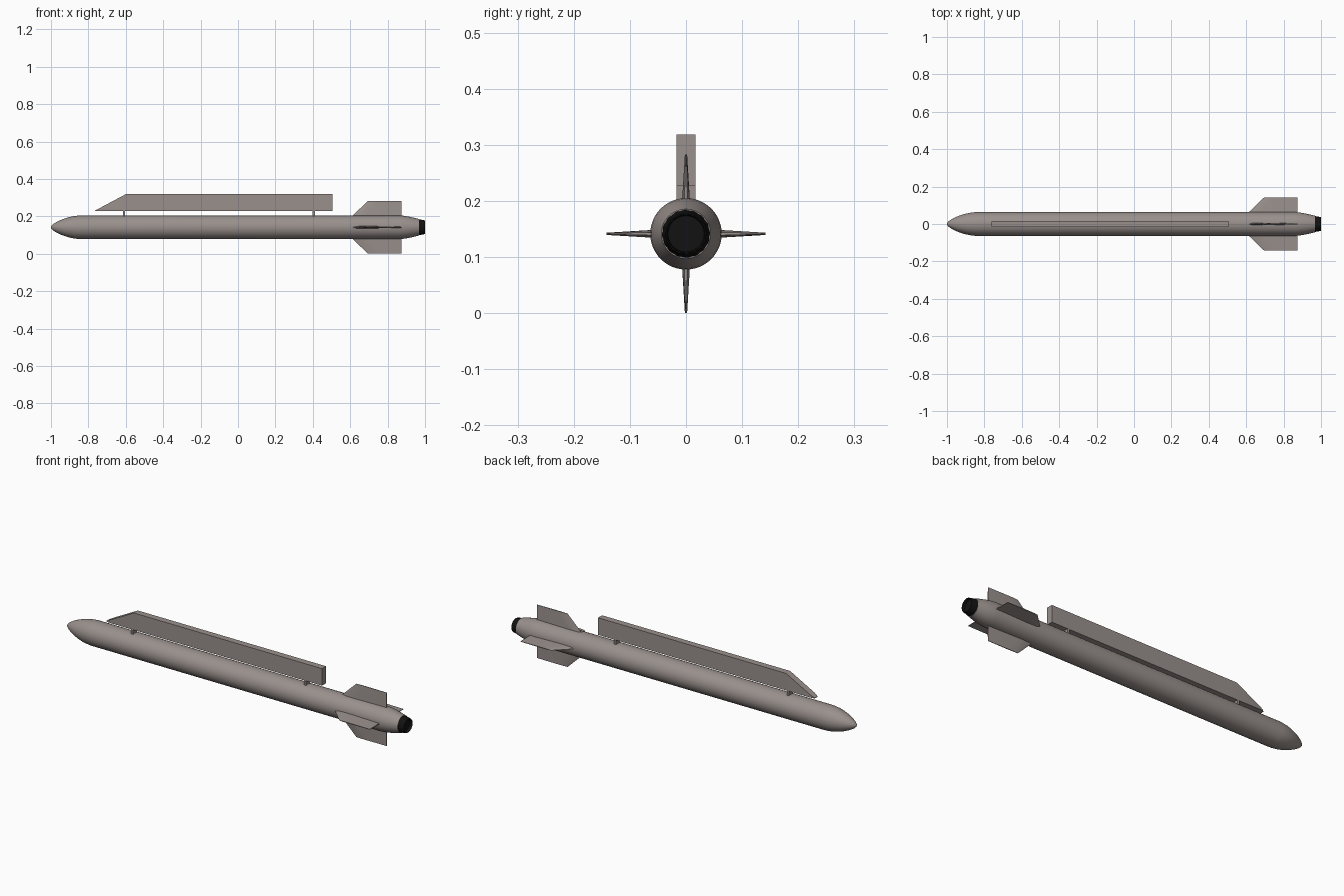
import bpy, bmesh, math
from mathutils import Matrix

if "Cube" in bpy.data.objects:
    bpy.data.objects.remove(bpy.data.objects["Cube"])

CZ = 0.1415   # height of the body axis


def material(name, rgb):
    m = bpy.data.materials.new(name)
    m.diffuse_color = (*rgb, 1)
    m.use_nodes = True
    m.node_tree.nodes["Principled BSDF"].inputs["Base Color"].default_value = m.diffuse_color
    return m


GREY = material("warm grey paint", (0.32, 0.28, 0.265))
BLACK = material("nozzle black", (0.006, 0.006, 0.006))


def finish(name, bm, mat, angle=30):
    bmesh.ops.remove_doubles(bm, verts=bm.verts, dist=1e-6)
    bmesh.ops.recalc_face_normals(bm, faces=bm.faces)
    me = bpy.data.meshes.new(name)
    bm.to_mesh(me)
    bm.free()
    me.materials.append(mat)
    me.shade_smooth()
    me.set_sharp_from_angle(angle=math.radians(angle))
    ob = bpy.data.objects.new(name, me)
    bpy.context.collection.objects.link(ob)
    return ob


def loft(bm, rings):
    """Join equal-length closed rings and cap both ends."""
    rows = [[bm.verts.new(p) for p in r] for r in rings]
    n = len(rows[0])
    for a, b in zip(rows, rows[1:]):
        for i in range(n):
            j = (i + 1) % n
            bm.faces.new((a[i], a[j], b[j], b[i]))
    bm.faces.new(rows[0])
    bm.faces.new(rows[-1])


def circle(x, r, n, rib=0.0):
    pts = []
    for i in range(n):
        a = 2 * math.pi * i / n
        k = r - (rib if i % 4 > 1 else 0)
        pts.append((x, k * math.cos(a), CZ + k * math.sin(a)))
    return pts


# Body: blunt ogive nose, straight tube, tapered tail
profile = [(-1, 0.004), (-0.997, 0.009), (-0.985, 0.0195), (-0.965, 0.031),
           (-0.94, 0.0425), (-0.91, 0.0525), (-0.88, 0.0595), (-0.85, 0.063),
           (-0.83, 0.0637), (0.86, 0.0637), (0.885, 0.0615), (0.91, 0.0575),
           (0.94, 0.051), (0.968, 0.044)]
bm = bmesh.new()
loft(bm, [circle(x, r, 48) for x, r in profile])
finish("body", bm, GREY)

# Ribbed exhaust nozzle with a shallow recess
bm = bmesh.new()
loft(bm, [circle(0.96, 0.0425, 64, 0.001), circle(0.968, 0.0425, 64, 0.001),
          circle(1.0, 0.0365, 64, 0.001), circle(1.0, 0.034, 64),
          circle(0.985, 0.032, 64)])
finish("exhaust_nozzle", bm, BLACK)

# Pylon: flat-sided beam with a sloping front and rounded tip
bm = bmesh.new()
stations = [(-0.765, 0.230, 0.010), (-0.760, 0.233, 0.014), (-0.745, 0.241, 0.017),
            (-0.60, 0.3185, 0.017), (0.505, 0.3185, 0.017)]
loft(bm, [[(x, -w, 0.228), (x, w, 0.228), (x, w, t), (x, -w, t)]
          for x, t, w in stations])
finish("pylon", bm, GREY, 20)

# Lugs between pylon and body
for name, x in (("front_lug", -0.61), ("rear_lug", 0.405)):
    bm = bmesh.new()
    bmesh.ops.create_cube(bm, size=1, matrix=Matrix.Translation((x, 0, 0.212))
                          @ Matrix.Diagonal((0.012, 0.033, 0.036, 1)))
    finish(name, bm, GREY)

# Four tail fins, thick at the root and thin at the tip
for k, name in enumerate(("top_fin", "left_fin", "bottom_fin", "right_fin")):
    bm = bmesh.new()
    rings = []
    for r, lead, t in ((0.05, 0.60, 0.0075), (0.1415, 0.695, 0.002)):
        mid = lead + 0.07
        rings.append([(lead, 0, r), (lead + 0.02, t * 0.8, r), (mid, t, r),
                      (0.873, t * 0.4, r), (0.873, -t * 0.4, r),
                      (mid, -t, r), (lead + 0.02, -t * 0.8, r)])
    loft(bm, rings)
    bm.transform(Matrix.Translation((0, 0, CZ))
                 @ Matrix.Rotation(k * math.pi / 2, 4, 'X'))
    finish(name, bm, GREY)
